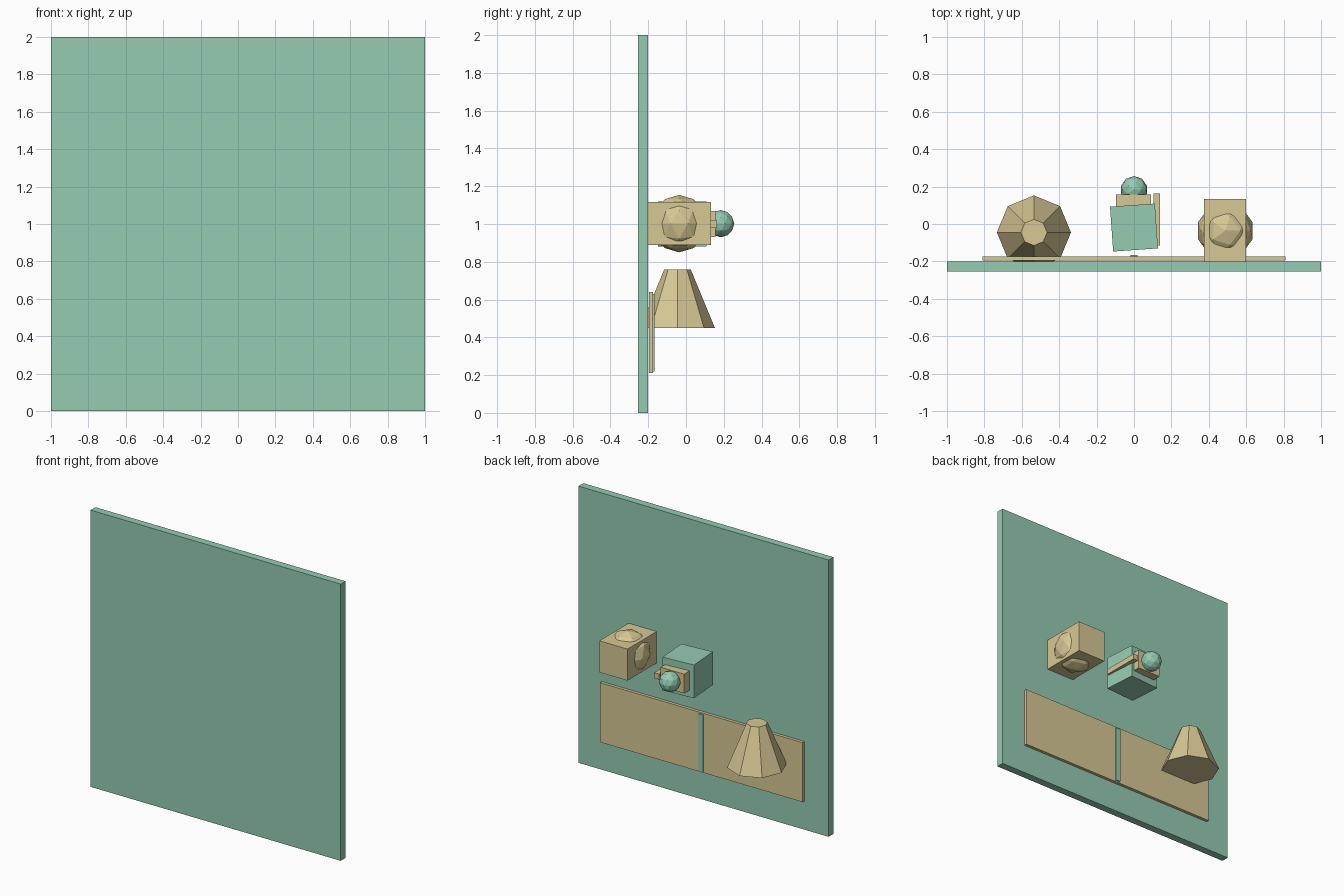
import bpy
from math import radians

if "Cube" in bpy.data.objects:
    bpy.data.objects.remove(bpy.data.objects["Cube"])


def material(name, color):
    m = bpy.data.materials.new(name)
    m.diffuse_color = color
    m.use_nodes = True
    m.node_tree.nodes["Principled BSDF"].inputs["Base Color"].default_value = m.diffuse_color
    return m


GREEN = material("green", (0.30, 0.60, 0.45, 1))
TAN = material("tan", (0.68, 0.58, 0.30, 1))


def finish(name, mat):
    ob = bpy.context.object
    ob.name = name
    ob.data.materials.append(mat)
    return ob


def box(name, x, y, z, mat, turn=0):
    """Box from (min, max) ranges, optionally turned about z."""
    ranges = (x, y, z)
    bpy.ops.mesh.primitive_cube_add(size=1, location=[(a + b) / 2 for a, b in ranges])
    ob = finish(name, mat)
    ob.scale = [b - a for a, b in ranges]
    ob.rotation_euler.z = radians(turn)
    return ob


def ball(name, loc, radius, mat):
    bpy.ops.mesh.primitive_ico_sphere_add(subdivisions=2, radius=radius, location=loc)
    return finish(name, mat)


# Backing wall
box("wall", (-1, 1), (-0.255, -0.2), (0, 2), GREEN)

# Wide panel with a raised centre divider
box("panel", (-0.81, 0.81), (-0.196, -0.174), (0.21, 0.64), TAN)
box("panel_divider", (-0.02, 0.02), (-0.19, -0.167), (0.22, 0.63), GREEN)

# Eight-sided tapered shade
bpy.ops.mesh.primitive_cone_add(vertices=8, radius1=0.198, radius2=0.07,
                                depth=0.31, location=(-0.535, -0.045, 0.605))
finish("tapered_shade", TAN)

# Block with a faceted core bulging through its faces
box("block", (0.375, 0.6), (-0.2, 0.133), (0.888, 1.116), TAN)
ball("block_core", (0.488, -0.036, 1.002), 0.152, TAN)

# Turned cube with plate, knob and side bar
box("turned_cube", (-0.12, 0.12), (-0.139, 0.101), (0.88, 1.12), GREEN, 4)
box("knob_plate", (-0.095, 0.092), (0.06, 0.157), (0.93, 1.07), TAN)
ball("knob", (0, 0.184, 1.002), 0.072, GREEN)
box("side_bar", (0.103, 0.14), (-0.115, 0.163), (0.98, 1.02), TAN)
